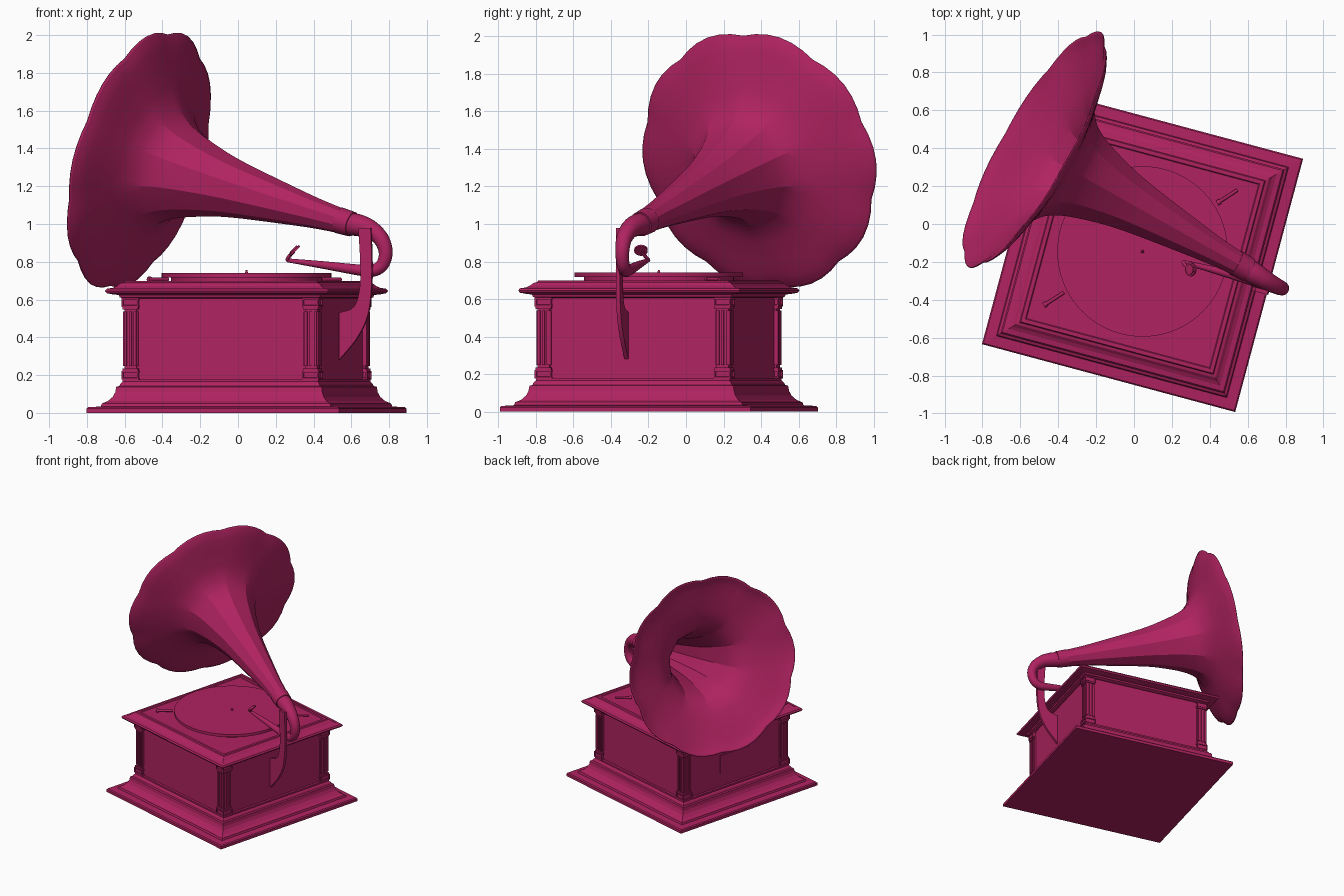
import bpy, bmesh, math
from mathutils import Matrix, Vector

cube = bpy.data.objects.get("Cube")
if cube:
    bpy.data.objects.remove(cube, do_unlink=True)

mat = bpy.data.materials.new("crimson")
mat.use_nodes = True
CRIMSON = (0.43, 0.0165, 0.118, 1)
mat.diffuse_color = CRIMSON
mat.node_tree.nodes["Principled BSDF"].inputs["Base Color"].default_value = CRIMSON

# The cabinet is turned a little about its own centre
CABINET = Matrix.Translation((0.045, -0.145, 0)) @ Matrix.Rotation(math.radians(-15), 4, 'Z')
WORLD = Matrix.Identity(4)


def finish(name, bm, frame=WORLD, smooth=None):
    bmesh.ops.recalc_face_normals(bm, faces=bm.faces)
    mesh = bpy.data.meshes.new(name)
    bm.to_mesh(mesh)
    bm.free()
    mesh.materials.append(mat)
    obj = bpy.data.objects.new(name, mesh)
    bpy.context.collection.objects.link(obj)
    obj.matrix_world = frame
    if smooth:
        bpy.ops.object.select_all(action='DESELECT')
        obj.select_set(True)
        bpy.context.view_layer.objects.active = obj
        bpy.ops.object.shade_smooth_by_angle(angle=math.radians(smooth))
    return obj


def loft(bm, rings, caps=True):
    """Skin closed rings of points."""
    rows = [[bm.verts.new(p) for p in ring] for ring in rings]
    n = len(rows[0])
    for a, b in zip(rows, rows[1:]):
        for i in range(n):
            j = (i + 1) % n
            bm.faces.new((a[i], a[j], b[j], b[i]))
    if caps:
        bm.faces.new(rows[0][::-1])
        bm.faces.new(rows[-1])


def square_moulding(name, profile):
    """Stack of square rings from (half width, height) pairs."""
    bm = bmesh.new()
    loft(bm, [[(-h, -h, z), (h, -h, z), (h, h, z), (-h, h, z)] for h, z in profile])
    return finish(name, bm, CABINET)


def add_box(bm, centre, size, inset=0):
    m = Matrix.Translation(centre) @ Matrix.Diagonal((*size, 1))
    verts = bmesh.ops.create_cube(bm, size=1, matrix=m)["verts"]
    if inset:
        bm.normal_update()
        faces = [f for f in {f for v in verts for f in v.link_faces} if abs(f.normal.z) < 0.5]
        bmesh.ops.inset_individual(bm, faces=faces, thickness=inset)
        bmesh.ops.inset_individual(bm, faces=faces, thickness=0.001, depth=-0.008)


def cylinder(name, centre, radius, height, axis=(0, 0, 1), sides=64, top=None):
    bm = bmesh.new()
    turn = Vector((0, 0, 1)).rotation_difference(Vector(axis)).to_matrix().to_4x4()
    bmesh.ops.create_cone(bm, cap_ends=True, segments=sides, radius1=radius,
                          radius2=radius if top is None else top, depth=height,
                          matrix=Matrix.Translation(centre) @ turn)
    return finish(name, bm, smooth=35)


def spline(points, steps):
    """Catmull-Rom samples through points of any dimension."""
    pts = [Vector(p) for p in points]
    pts = [2 * pts[0] - pts[1]] + pts + [2 * pts[-1] - pts[-2]]
    out = []
    for a, b, c, d in zip(pts, pts[1:], pts[2:], pts[3:]):
        for i in range(steps):
            t = i / steps
            out.append(0.5 * (2 * b + (c - a) * t + (2 * a - 5 * b + 4 * c - d) * t ** 2
                              + (3 * b - a - 3 * c + d) * t ** 3))
    return out + [pts[-2]]


def tube(name, points, sides=20):
    """Round tube through (x, y, z, radius) points."""
    path = spline(points, 6)
    rings = []
    for i, p in enumerate(path):
        tangent = (path[min(i + 1, len(path) - 1)] - path[max(i - 1, 0)]).to_3d().normalized()
        side = Vector((0.259, 0.966, 0))
        side = (side - tangent * side.dot(tangent)).normalized()
        other = tangent.cross(side)
        rings.append([p.to_3d() + p.w * (math.cos(a) * side + math.sin(a) * other)
                      for a in (math.tau * k / sides for k in range(sides))])
    bm = bmesh.new()
    loft(bm, rings)
    return finish(name, bm, smooth=40)


# Cabinet: plinth, body and lid
square_moulding("plinth", [(0.692, 0), (0.692, 0.022), (0.685, 0.03), (0.63, 0.034), (0.625, 0.05),
                           (0.6, 0.062), (0.578, 0.085), (0.567, 0.11), (0.563, 0.138),
                           (0.55, 0.142), (0.545, 0.155), (0.535, 0.165), (0.535, 0.178)])
square_moulding("cabinet_body", [(0.515, 0.17), (0.515, 0.615)])
square_moulding("lid", [(0.53, 0.605), (0.548, 0.612), (0.552, 0.624), (0.58, 0.628),
                        (0.605, 0.634), (0.612, 0.646), (0.604, 0.657), (0.578, 0.662),
                        (0.56, 0.672), (0.545, 0.686), (0.53, 0.69), (0.525, 0.698),
                        (0.505, 0.698), (0.5, 0.693)])

# Fluted corner pilasters
bm = bmesh.new()
for sx in (-1, 1):
    for sy in (-1, 1):
        x, y = sx * 0.494, sy * 0.494
        add_box(bm, (x, y, 0.39), (0.066, 0.066, 0.44))
        for z in (0.2, 0.584):
            add_box(bm, (x, y, z), (0.092, 0.092, 0.046), inset=0.012)
        for z in (0.229, 0.555):
            add_box(bm, (x, y, z), (0.084, 0.084, 0.014))
        for k in (-0.026, 0, 0.026):
            add_box(bm, (x + k, y, 0.393), (0.014, 0.082, 0.29))
            add_box(bm, (x, y + k, 0.393), (0.082, 0.014, 0.29))
finish("corner_pilasters", bm, CABINET)

# Plate on the right-hand wall
bm = bmesh.new()
add_box(bm, (-0.517, 0, 0.37), (0.012, 0.3, 0.15))
finish("side_plate", bm, CABINET)

# Turntable
cx, cy = 0.045, -0.145
cylinder("platter_hub", (cx, cy, 0.705), 0.4, 0.03)
cylinder("record", (cx, cy, 0.729), 0.45, 0.023, sides=96)
cylinder("spindle", (cx, cy, 0.747), 0.009, 0.018, sides=16, top=0.004)

# Levers beside the turntable
for name, x, y in (("front_lever", -0.422, -0.395), ("back_lever", 0.493, 0.145)):
    direction = Vector((0.84, 0.545, 0))
    cylinder(name, (x, y, 0.707), 0.009, 0.125, direction, 12)
    cylinder(name + "_knob", Vector((x, y, 0.707)) - direction * 0.055, 0.014, 0.018, direction, 12)

# Horn: ten gores, flat sided at the throat and scalloped at the mouth
GORES, STEPS = 10, 6
throat = Vector((0.6, -0.24, 1.0))
axis = Vector((-0.841, 0.473, 0.253)).normalized()
side = axis.cross(Vector((0, 0, 1))).normalized()
up = side.cross(axis)
profile = [(0, 0.058), (0.18, 0.072), (0.36, 0.094), (0.71, 0.145), (0.89, 0.186), (1.04, 0.235),
           (1.135, 0.29), (1.2, 0.375), (1.243, 0.48), (1.277, 0.58), (1.304, 0.65), (1.335, 0.703)]
rings = []
for t, r in spline(profile, 4):
    flare = min(max((r - 0.2) / 0.45, 0), 1)
    ring = []
    for i in range(GORES * STEPS):
        f = (i % STEPS) / STEPS - 0.5
        facet = math.cos(math.pi / GORES) / math.cos(math.tau * f / GORES)
        lobe = 1 + 0.036 * (math.cos(math.pi * f) - 0.65)
        radius = r * ((1 - flare) * facet * 1.02 + flare * lobe)
        a = math.tau * i / (GORES * STEPS)
        ring.append(throat + axis * t + radius * (math.cos(a) * up + math.sin(a) * side))
    rings.append(ring)
bm = bmesh.new()
loft(bm, rings, caps=False)
horn = finish("horn", bm, smooth=18)
shell = horn.modifiers.new("shell", 'SOLIDIFY')
shell.thickness = 0.006
shell.offset = 0
cylinder("horn_collar", throat + axis * 0.035, 0.066, 0.08, axis, 32, top=0.07)

# Elbow and tone arm
tube("elbow", [(0.59, -0.235, 1.0, 0.06), (0.64, -0.265, 0.993, 0.058), (0.70, -0.3, 0.972, 0.05),
               (0.758, -0.33, 0.92, 0.042), (0.782, -0.34, 0.85, 0.037),
               (0.765, -0.335, 0.785, 0.034), (0.72, -0.325, 0.755, 0.033),
               (0.66, -0.307, 0.754, 0.03), (0.45, -0.25, 0.783, 0.02),
               (0.26, -0.2, 0.808, 0.01)])

# Sound box and needle at the end of the arm
tilt = Vector((-0.7, 0, 0.71))
box_at = Vector((0.3, -0.24, 0.86))
cylinder("sound_box", box_at, 0.036, 0.012, tilt, 32)
cylinder("sound_box_rim", box_at + tilt * 0.005, 0.027, 0.014, tilt, 32)
tube("sound_box_neck", [(0.26, -0.2, 0.808, 0.01), (0.268, -0.215, 0.825, 0.01),
                        (0.295, -0.235, 0.855, 0.01)], 12)

# Curved bracket carrying the elbow
outer = spline([(0.694, 0.98), (0.7, 0.75), (0.692, 0.6), (0.668, 0.49), (0.61, 0.385), (0.52, 0.28)], 5)
inner = spline([(0.52, 0.53), (0.6, 0.56), (0.632, 0.65), (0.637, 0.78), (0.626, 0.98)], 5)
bm = bmesh.new()
loft(bm, [[(p.x, v, p.y) for p in outer + inner] for v in (-0.05, -0.028)])
finish("bracket", bm, CABINET, smooth=30)
